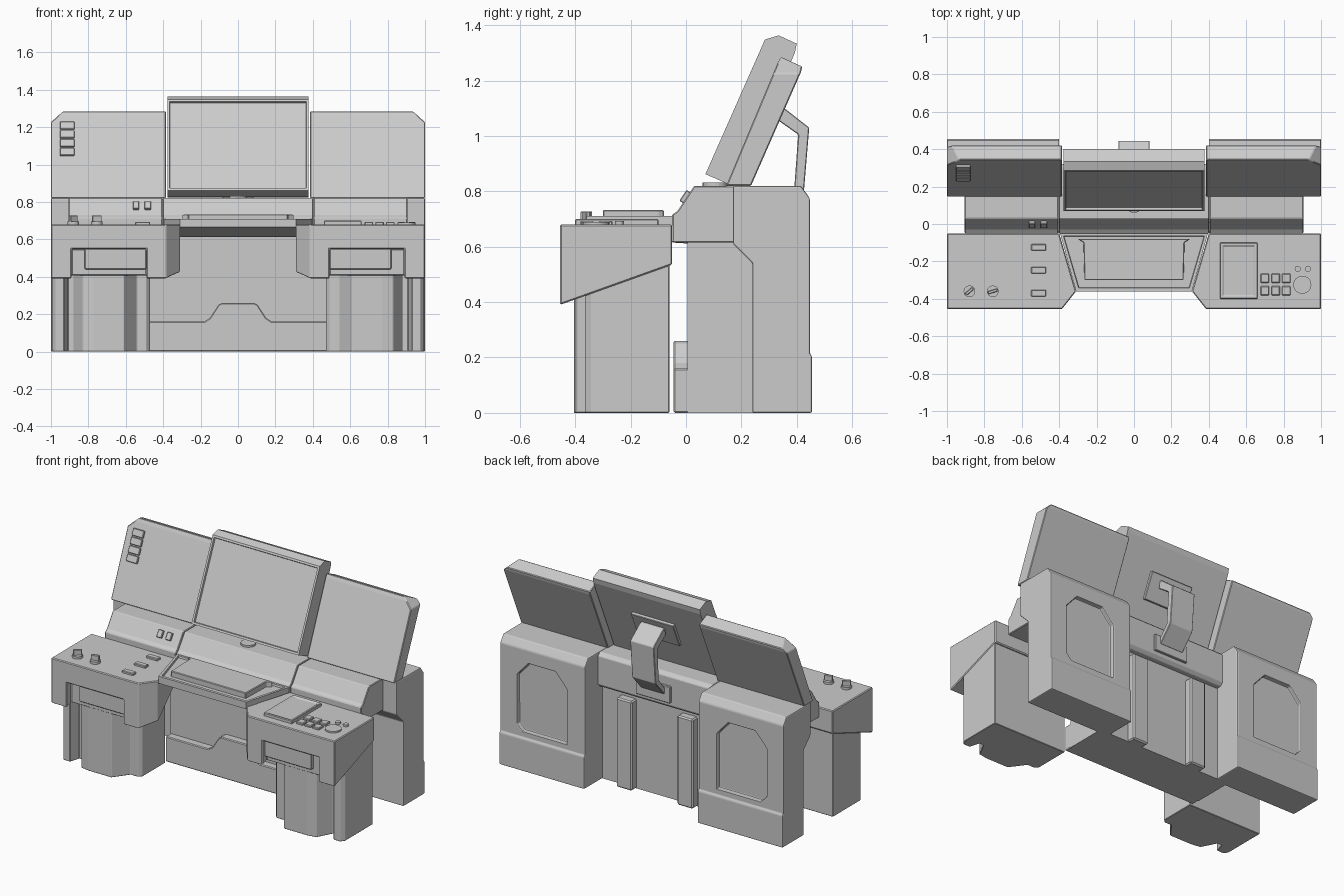
import bpy, bmesh, math
from mathutils import Vector

if "Cube" in bpy.data.objects:
    bpy.data.objects.remove(bpy.data.objects["Cube"])

mat = bpy.data.materials.new("light grey")
mat.diffuse_color = (0.6, 0.6, 0.6, 1)
mat.use_nodes = True
mat.node_tree.nodes["Principled BSDF"].inputs["Base Color"].default_value = mat.diffuse_color


def finish(name, bm, bevel=0.0, segments=1):
    bmesh.ops.recalc_face_normals(bm, faces=bm.faces[:])
    me = bpy.data.meshes.new(name)
    bm.to_mesh(me)
    bm.free()
    me.materials.append(mat)
    ob = bpy.data.objects.new(name, me)
    bpy.context.collection.objects.link(ob)
    if bevel:
        m = ob.modifiers.new("edge", 'BEVEL')
        m.width, m.segments, m.limit_method = bevel, segments, 'ANGLE'
        m.angle_limit = math.radians(35)
    return ob


def prism(name, pts, axis, a, b, s=1, bevel=0.0, cut=None, inset=None, segments=1):
    """Extrude a 2D outline along an axis; s=-1 mirrors in x.
    cut=(point, outward normal) slices a side off; inset=(direction, width, depth)."""
    place = {'x': lambda p, q, t: (t, p, q), 'y': lambda p, q, t: (p, t, q),
             'z': lambda p, q, t: (p, q, t)}[axis]
    bm = bmesh.new()
    rings = [[bm.verts.new(place(p, q, t)) for p, q in pts] for t in (a, b)]
    n = len(pts)
    bm.faces.new(rings[0])
    bm.faces.new(rings[1])
    for i in range(n):
        j = (i + 1) % n
        bm.faces.new((rings[0][i], rings[0][j], rings[1][j], rings[1][i]))
    if cut:
        r = bmesh.ops.bisect_plane(bm, geom=bm.verts[:] + bm.edges[:] + bm.faces[:],
                                   plane_co=cut[0], plane_no=cut[1], clear_outer=True)
        edges = [e for e in r['geom_cut'] if isinstance(e, bmesh.types.BMEdge)]
        bmesh.ops.holes_fill(bm, edges=edges, sides=0)
    for v in bm.verts:
        v.co.x *= s
    bmesh.ops.recalc_face_normals(bm, faces=bm.faces[:])
    if inset:
        d = Vector(inset[0]).normalized()
        face = max(bm.faces, key=lambda f: f.normal.dot(d))
        bmesh.ops.inset_region(bm, faces=[face], thickness=inset[1])
        bmesh.ops.inset_region(bm, faces=[face], thickness=0.004, depth=inset[2])
    return finish(name, bm, bevel, segments)


def box(name, x0, x1, y0, y1, z0, z1, s=1, bevel=0.0, inset=None):
    return prism(name, [(x0, y0), (x1, y0), (x1, y1), (x0, y1)], 'z', z0, z1, s, bevel, inset=inset)


def disc(name, x, y, r, z0, z1, n=20):
    return prism(name, [(x + r * math.cos(math.tau * i / n), y + r * math.sin(math.tau * i / n))
                        for i in range(n)], 'z', z0, z1)


def carve(ob, cutter):
    m = ob.modifiers.new("carve", 'BOOLEAN')
    m.operation, m.solver, m.object = 'DIFFERENCE', 'EXACT', cutter
    ob.modifiers.move(len(ob.modifiers) - 1, 0)
    bpy.context.view_layer.objects.active = ob
    bpy.ops.object.modifier_apply(modifier=m.name)
    bpy.data.objects.remove(cutter)


for s, side in ((1, "right"), (-1, "left")):
    # side desk with sloping underside and a front notch
    desk = prism(side + "_desk", [(1, -.05), (.40, -.05), (.31, -.36), (.385, -.455), (1, -.455)],
                 'z', .30, .68, s, .005, cut=((0, -.455, .39), (0, .145, -.405)))
    carve(desk, box("notch_cutter", .49, .89, -.5, -.41, .2, .548, s))
    box(side + "_notch_plate", .49, .82, -.432, -.39, .44, .55, s, .004)
    # faceted desk leg
    prism(side + "_leg", [(.995, -.06), (.47, -.06), (.47, -.29), (.49, -.31), (.54, -.31), (.61, -.405),
                          (.77, -.405), (.83, -.395), (.88, -.30), (.91, -.30), (.93, -.365),
                          (.975, -.365), (.995, -.34)], 'z', 0, .56, s, .003)
    # rear tower with recessed back panel
    tower = prism(side + "_tower", [(.24, 0), (.455, 0), (.455, .205), (.447, .215), (.447, .775),
                                    (.415, .82), (.17, .82), (.17, .61), (.24, .54)],
                  'x', .40, 1, s, .01, segments=2)
    carve(tower, prism("panel_cutter", [(.53, .25), (.84, .25), (.88, .29), (.88, .60), (.80, .69),
                                        (.61, .69), (.53, .60)], 'y', .42, .6, s))
    # tilted side screen with clipped outer corner
    prism(side + "_screen", [(.145, .82), (.33, 1.262), (.343, 1.285), (.42, 1.25), (.415, 1.23), (.235, .82)],
          'x', .385, 1, s, .004, cut=((.935, 0, 1.285), (1.0, 0, 1.1)))
    # sloping ledge
    prism(side + "_ledge", [(-.05, .615), (-.05, .715), (-.03, .73), (.03, .82), (.2, .82), (.2, .615)],
          'x', .404, .905, s, .004)
    # back rib
    box(side + "_back_rib", .16, .27, .25, .32, .0, .57, s, .008)

# centre ledge, body and kick plate
prism("centre_ledge", [(-.05, .615), (-.05, .715), (-.03, .73), (.03, .82), (.30, .82), (.32, .80),
                       (.32, .62), (.30, .60), (.2, .60)], 'x', -.40, .40, bevel=.003)
box("centre_body", -.48, .48, .005, .27, 0, .615)
prism("kick_plate", [(-.48, 0), (.48, 0), (.48, .16), (.18, .16), (.15, .18), (.105, .25), (.085, .26),
                     (-.085, .26), (-.105, .25), (-.15, .18), (-.18, .16), (-.48, .16)],
      'y', -.045, .01, bevel=.005)

# centre tray and keyboard
prism("tray", [(.395, -.05), (-.395, -.05), (-.31, -.36), (.31, -.36)], 'z', .55, .71,
      cut=((0, -.36, .665), (0, -.05, -.31)), inset=((0, 0, 1), .022, -.012))
prism("keyboard", [(-.30, -.08), (.30, -.08), (.27, -.10), (.265, -.30), (-.265, -.30), (-.27, -.10)],
      'z', .69, .733, bevel=.004)

# main monitor with framed display
prism("main_monitor", [(.07, .862), (.285, 1.348), (.335, 1.363), (.40, 1.333), (.393, 1.30),
                       (.185, .823), (.15, .827)], 'x', -.378, .378,
      inset=((0, -.915, .404), .018, -.012))
disc("monitor_pivot", 0, .105, .045, .80, .832)

# bent support arm, monitor mount and foot plate
prism("support_arm", [(.33, 1.11), (.345, 1.108), (.445, 1.03), (.425, .79), (.335, .69), (.315, .71),
                      (.39, .80), (.405, 1.005), (.32, 1.065)], 'x', -.083, .083, bevel=.003)
prism("monitor_mount", [(.25, 1.0), (.275, .99), (.345, 1.145), (.32, 1.155)], 'x', -.15, .15, bevel=.003)
box("arm_foot_plate", -.12, .12, .31, .335, .64, .745, bevel=.003)

# indicator bars on the left screen
for i in range(4):
    z = 1.045 + i * .047
    y = .145 + (z - .82) * .4185
    prism("indicator_bar", [(y - .012, z + .005), (y + .01, z - .004), (y + .027, z + .036),
                            (y + .005, z + .045)], 'x', -.952, -.875, bevel=.003)

# ledge push buttons
for x in (-.545, -.482):
    prism("ledge_button", [(-.024, .766), (-.008, .756), (.018, .795), (.002, .805)],
          'x', x - .017, x + .017, bevel=.003)

# left desk: knobs and flat buttons
for x, a in ((-.88, .7), (-.755, .3)):
    disc("knob_base", x, -.36, .031, .67, .695)
    c, d = math.cos(a), math.sin(a)
    grip = [(x + u * c - v * d, -.36 + u * d + v * c)
            for u, v in ((-.026, -.008), (.026, -.008), (.026, .008), (-.026, .008))]
    prism("knob_grip", grip, 'z', .69, .728, bevel=.003)
for y in (-.125, -.247, -.37):
    box("desk_button", -.55, -.47, y - .018, y + .018, .67, .694, bevel=.004)

# right desk: touch pad, key block, dial and dots
box("touch_pad", .46, .66, -.40, -.10, .67, .70, bevel=.004, inset=((0, 0, 1), .022, -.006))
for x in (.70, .757, .814):
    for y in (-.29, -.357):
        box("key", x - .023, x + .023, y - .025, y + .025, .67, .693, bevel=.004)
disc("dial", .90, -.325, .048, .67, .69, 24)
for x in (.875, .93):
    disc("small_button", x, -.24, .016, .67, .692, 12)
